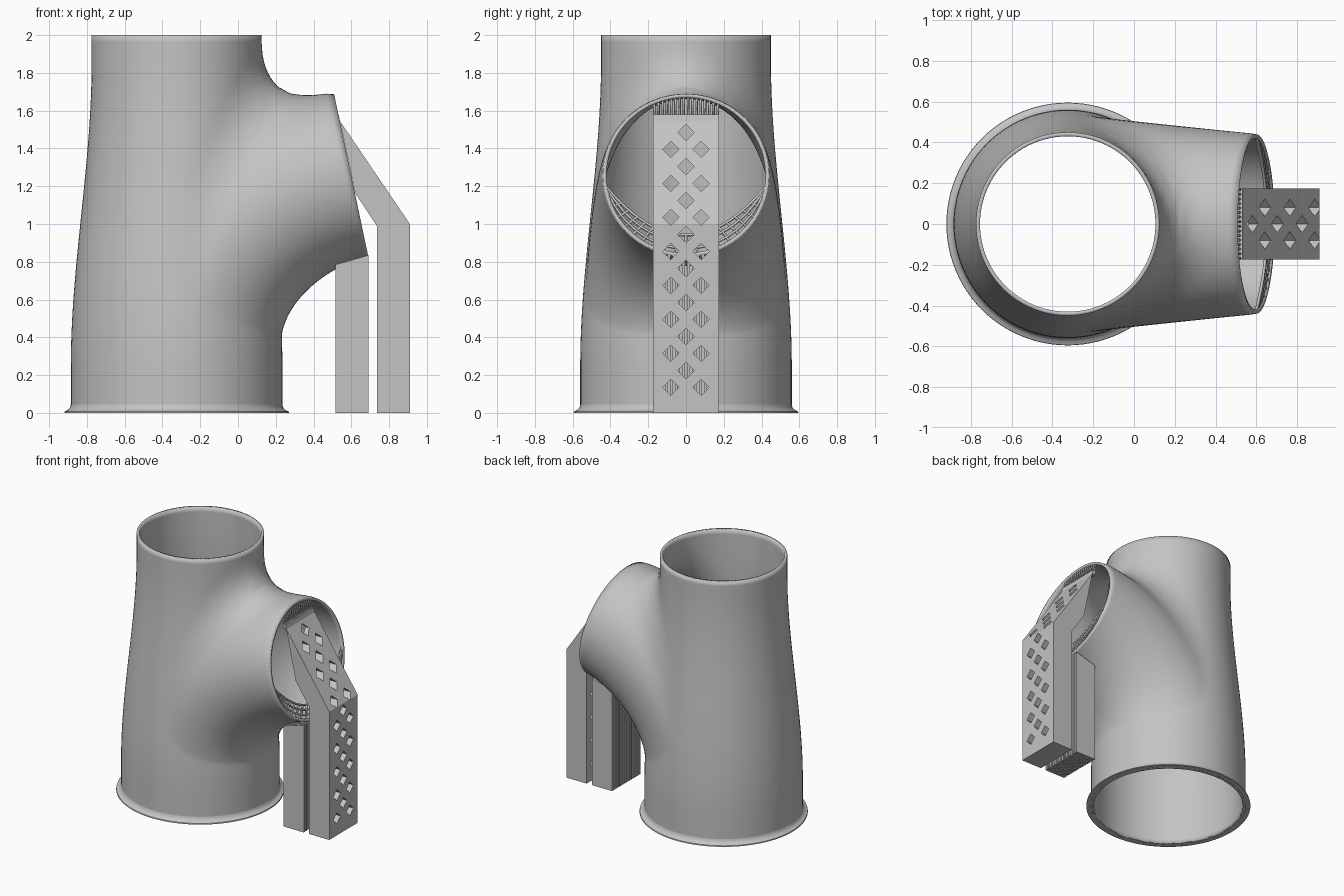
import bpy, bmesh, math
from mathutils import Vector

cube = bpy.data.objects.get("Cube")
if cube:
    bpy.data.objects.remove(cube, do_unlink=True)

GREY = (0.55, 0.55, 0.55, 1)
mat = bpy.data.materials.new("light grey plastic")
mat.use_nodes = True
mat.diffuse_color = GREY
mat.node_tree.nodes["Principled BSDF"].inputs["Base Color"].default_value = GREY

AXIS_X, SIDES, WALL = -0.325, 96, 0.02


def add_object(name, data):
    obj = bpy.data.objects.new(name, data)
    bpy.context.scene.collection.objects.link(obj)
    data.materials.append(mat)
    return obj


def add_mesh(name, bm):
    bmesh.ops.recalc_face_normals(bm, faces=bm.faces)
    mesh = bpy.data.meshes.new(name)
    bm.to_mesh(mesh)
    bm.free()
    return add_object(name, mesh)


def loft(bm, rings, close=False):
    """Skin a list of rings; cap the ends, or join last to first."""
    loops = [[bm.verts.new(p) for p in ring] for ring in rings]
    pairs = list(zip(loops, loops[1:]))
    if close:
        pairs.append((loops[-1], loops[0]))
    else:
        bm.faces.new(loops[0])
        bm.faces.new(loops[-1])
    for a, b in pairs:
        for i in range(len(a)):
            j = (i + 1) % len(a)
            bm.faces.new((a[i], a[j], b[j], b[i]))


def prism(bm, profile, y0, y1):
    """Extrude an (x, z) outline along y."""
    loft(bm, [[(x, y, z) for x, z in profile] for y in (y0, y1)])


def bake_boolean(obj, other, operation):
    mod = obj.modifiers.new("boolean", 'BOOLEAN')
    mod.object, mod.operation, mod.solver = other, operation, 'EXACT'
    deps = bpy.context.evaluated_depsgraph_get()
    mesh = bpy.data.meshes.new_from_object(obj.evaluated_get(deps))
    obj.modifiers.clear()
    obj.data = mesh
    bpy.data.objects.remove(other, do_unlink=True)


def smooth(obj, degrees):
    bpy.ops.object.select_all(action='DESELECT')
    obj.select_set(True)
    bpy.context.view_layer.objects.active = obj
    bpy.ops.object.shade_smooth_by_angle(angle=math.radians(degrees))


def circle(center, u, v, r):
    return [center + (u * math.cos(a) + v * math.sin(a)) * r
            for a in (2 * math.pi * i / SIDES for i in range(SIDES))]


# Main pipe: radius eases from wide base to narrow top
def main_radius(z):
    t = min(max((z - 0.25) / 1.6, 0), 1)
    return 0.56 - 0.11 * t * t * (3 - 2 * t)


X, Y = Vector((1, 0, 0)), Vector((0, 1, 0))
bm = bmesh.new()
loft(bm, [circle(Vector((AXIS_X, 0, z)), X, Y, main_radius(z))
          for z in (2 * i / 56 for i in range(57))])
body = add_mesh("pipe_body", bm)

# Side branch: circles swept along the lower bend curve
BEND = [Vector(p) for p in ((0.225, 0, 0.35), (0.225, 0, 0.6), (0.5, 0, 0.787), (0.69, 0, 0.827))]
sections = []
for i in range(41):
    t = i / 40
    s = 1 - t
    p0, p1, p2, p3 = BEND
    p = p0 * s**3 + p1 * 3 * s * s * t + p2 * 3 * s * t * t + p3 * t**3
    d = ((p1 - p0) * s * s + (p2 - p1) * 2 * s * t + (p3 - p2) * t * t).normalized()
    n = Vector((-d.z, 0, d.x))
    r = 0.55 - 0.11 * t
    sections.append((p + n * r, d, n, r))
bm = bmesh.new()
loft(bm, [circle(c, n, Y, r) for c, d, n, r in sections])
bake_boolean(body, add_mesh("branch", bm), 'UNION')
mouth, mouth_dir, mouth_up, mouth_r = sections[-1]


# Blended distance to both pipes, used to fillet the junction
def branch_distance(p):
    k = min(range(len(sections)), key=lambda i: (p - sections[i][0]).length_squared - sections[i][3]**2)
    best = None
    for i in (k - 1, k):
        if 0 <= i < len(sections) - 1:
            a, b = sections[i][0], sections[i + 1][0]
            f = (p - a).dot(b - a) / (b - a).length_squared
            f = max(f, 0) if i == len(sections) - 2 else min(max(f, 0), 1)
            off = p - a.lerp(b, f)
            dist = off.length - (sections[i][3] * (1 - f) + sections[i + 1][3] * f)
            if best is None or dist < best[0]:
                best = (dist, off.normalized())
    return best


def blended(p):
    g1 = Vector((p.x - AXIS_X, p.y, 0))
    d1 = g1.length - main_radius(p.z)
    g1.normalize()
    d2, g2 = branch_distance(p)
    k = max(0.27 * (1 - g1.dot(g2)), 0.001)
    h = max(k - abs(d1 - d2), 0) / k
    w = min(max(0.5 + 0.5 * (d2 - d1) / k, 0), 1)
    return min(d1, d2) - h * h * k / 4, (g1 * w + g2 * (1 - w)), h > 0


def project(vert, steps):
    for _ in range(steps):
        d, g, near = blended(vert.co)
        vert.co -= g * (d / max(g.length_squared, 0.2))
    return near


bm = bmesh.new()
bm.from_mesh(body.data)
caps = [f for f in bm.faces if all(v.co.z < 1e-4 for v in f.verts)
        or all(v.co.z > 2 - 1e-4 for v in f.verts)
        or all((v.co - mouth).dot(mouth_dir) > -1e-3 for v in f.verts)]
bmesh.ops.delete(bm, geom=caps, context='FACES')
bmesh.ops.remove_doubles(bm, verts=bm.verts, dist=0.006)
bmesh.ops.triangulate(bm, faces=[f for f in bm.faces if len(f.verts) > 4])
inner = [v for v in bm.verts if not v.is_boundary]
zone = [v for v in inner if project(v, 3)]
ring = {e.other_vert(v) for v in zone for e in v.link_edges}
zone = [v for v in set(zone) | ring if not v.is_boundary]
for _ in range(8):
    bmesh.ops.smooth_vert(bm, verts=zone, factor=0.5, use_axis_x=True, use_axis_y=True, use_axis_z=True)
    for v in zone:
        project(v, 1)
bmesh.ops.recalc_face_normals(bm, faces=bm.faces)
if sum(f.normal.dot(f.calc_center_median() - Vector((AXIS_X, 0, 1))) for f in bm.faces) < 0:
    bmesh.ops.reverse_faces(bm, faces=bm.faces)
bm.to_mesh(body.data)
bm.free()
smooth(body, 50)
shell = body.modifiers.new("wall", 'SOLIDIFY')
shell.thickness, shell.offset = WALL, -1

# Flared foot around the base
bm = bmesh.new()
foot = [(0.542, 0), (0.595, 0), (0.593, 0.008), (0.575, 0.016), (0.564, 0.028), (0.56, 0.045), (0.542, 0.045)]
loft(bm, [circle(Vector((AXIS_X, 0, z)), X, Y, r) for r, z in foot], close=True)
smooth(add_mesh("base_flange", bm), 35)

# Outer support slab leaning on the mouth, pierced by diamond holes
HALF = 0.175
bm = bmesh.new()
prism(bm, [(0.735, 0), (0.91, 0), (0.91, 1), (0.54, 1.545), (0.62, 1.165), (0.735, 0.99)], -HALF, HALF)
slab = add_mesh("support_slab", bm)
bm = bmesh.new()
for row in range(8):
    for y, z in ((0, 0.225), (-0.08, 0.135), (0.08, 0.135)):
        z += row * 0.18
        loft(bm, [[(x, y + 0.043, z), (x, y, z + 0.043), (x, y - 0.043, z), (x, y, z - 0.043)]
                  for x in (0.4, 1)])
bake_boolean(slab, add_mesh("hole_cutter", bm), 'DIFFERENCE')

# Inner support block: thin upright fins tied by cross plates
bm = bmesh.new()
FINS = 14
for i in range(FINS):
    y = -HALF + 0.008 + i * (2 * HALF - 0.016) / (FINS - 1)
    prism(bm, [(0.515, 0), (0.69, 0), (0.69, 0.835), (0.515, 0.785)], y - 0.008, y + 0.008)
for i in range(5):
    x = 0.527 + i * 0.036
    prism(bm, [(x, 0), (x + 0.008, 0), (x + 0.008, 0.78), (x, 0.78)], -HALF + 0.002, HALF - 0.002)
add_mesh("support_fins", bm)


# Thin bars lying in the plane of the mouth
def bars(name, paths, depth):
    curve = bpy.data.curves.new(name, 'CURVE')
    curve.dimensions = '3D'
    curve.bevel_depth, curve.bevel_resolution, curve.use_fill_caps = depth, 0, True
    for path in paths:
        spline = curve.splines.new('POLY')
        spline.points.add(len(path) - 1)
        for point, (u, v) in zip(spline.points, path):
            point.co = (*(mouth - mouth_dir * 0.012 + Y * u + mouth_up * v), 1)
    add_object(name, curve)


def lattice_point(s, k):
    """s runs along the lower arch, k from its upper edge to the rim."""
    a = math.radians(-7 - 166 * s)
    rim = Vector((math.cos(a), math.sin(a))) * 0.43
    u = 0.43 * (1 - 2 * s)
    arch = Vector((u, -0.05 - 0.27 * (1 - (u / 0.43)**2)))
    return arch.lerp(rim, k)


arcs = [[lattice_point(i / 40, k) for i in range(41)] for k in (0, 0.33, 0.66)]
ribs = [[lattice_point(i / 20, k) for k in (0, 1)] for i in range(1, 20)]
bars("mouth_lattice", arcs + ribs, 0.008)

teeth = []
for i in range(16):
    u = -0.168 + i * 0.0224
    teeth.append([(u, 0.28), (u, math.sqrt(0.43**2 - u * u))])
bars("mouth_comb", teeth, 0.007)
bm = bmesh.new()
prism(bm, [(0.515, 1.545), (0.54, 1.545), (0.533, 1.58), (0.508, 1.58)], -HALF, HALF)
add_mesh("comb_base", bm)
